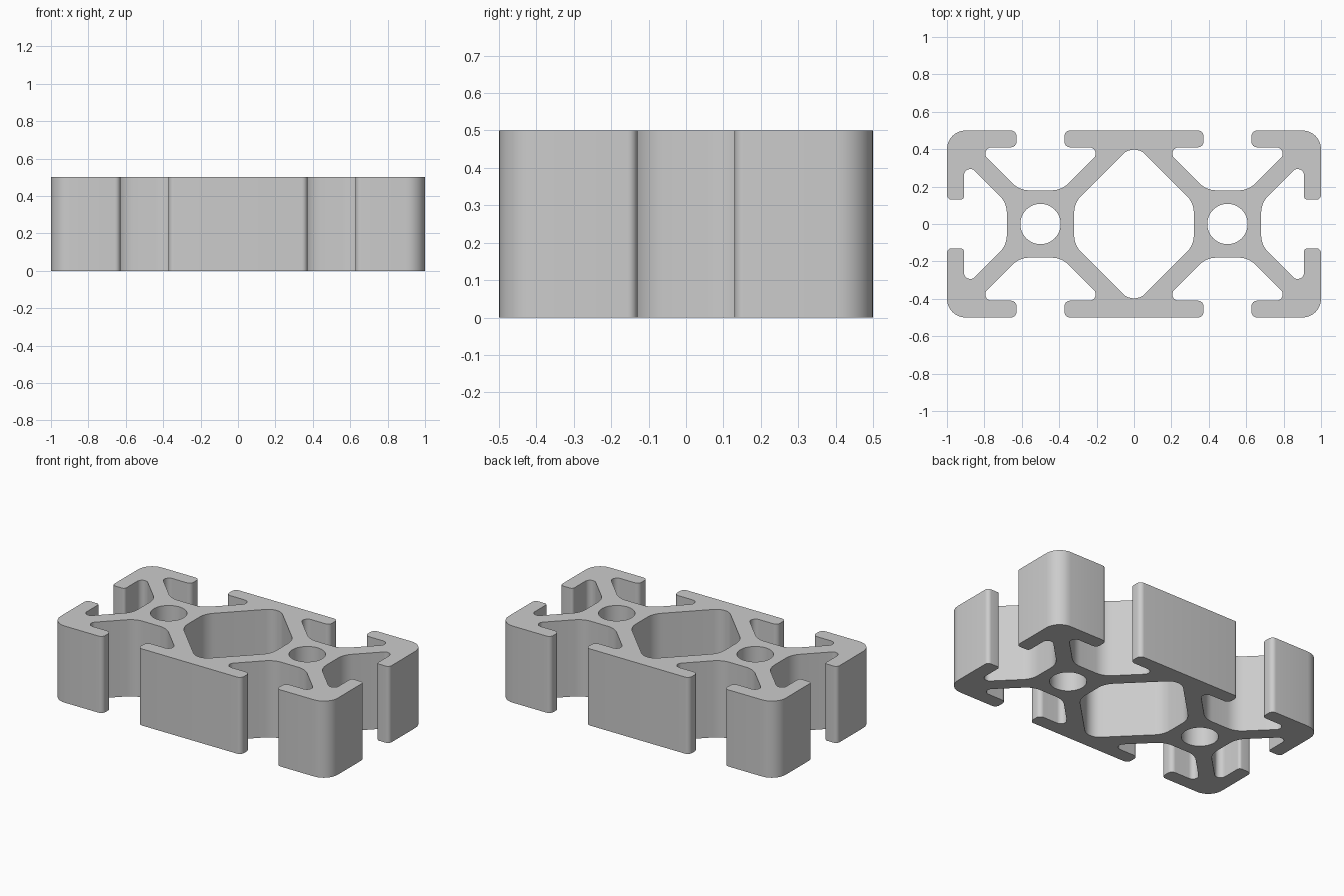
import bpy, bmesh, math
from mathutils import Vector

cube = bpy.data.objects.get("Cube")
if cube:
    bpy.data.objects.remove(cube, do_unlink=True)

HEIGHT = 0.5


def rounded(corners, steps=8):
    """Closed outline with an arc of the given radius at each (x, y, radius) corner."""
    points = []
    for i, (x, y, r) in enumerate(corners):
        p = Vector((x, y))
        a = (Vector(corners[i - 1][:2]) - p).normalized()
        b = (Vector(corners[(i + 1) % len(corners)][:2]) - p).normalized()
        half = a.angle(b) / 2
        to_corner = -(a + b).normalized()
        side = Vector((-to_corner.y, to_corner.x))
        if side.dot(a) < 0:
            side.negate()
        centre = p - to_corner * (r / math.sin(half))
        sweep = math.pi / 2 - half
        for k in range(steps + 1):
            t = sweep * (1 - 2 * k / steps)
            points.append(centre + r * (to_corner * math.cos(t) + side * math.sin(t)))
    return points


def mirrored(quarter):
    """Repeat a quarter outline in all four quadrants."""
    full = []
    for sx, sy, order in ((1, 1, 1), (-1, 1, -1), (-1, -1, 1), (1, -1, -1)):
        full += [(x * sx, y * sy, r) for x, y, r in quarter[::order]]
    return full


def circle(cx, radius, steps=48):
    return [Vector((cx + radius * math.cos(math.tau * k / steps),
                    radius * math.sin(math.tau * k / steps))) for k in range(steps)]


# Quarter of the outer outline: side slot, corner, half of the long-side slot
floor, web, pocket, lip = 0.13, 0.113, 0.034, 0.03
quarter = [
    (0.68, web, floor), (0.909, 0.342, pocket), (0.909, 0.13, 0.018), (1, 0.13, 0.025),
    (1, 0.5, 0.1), (0.628, 0.5, lip), (0.628, 0.41, lip), (0.843, 0.41, pocket),
    (0.5 + web, 0.18, floor), (0.5 - web, 0.18, floor), (0.157, 0.41, pocket),
    (0.372, 0.41, lip), (0.372, 0.5, lip),
]
# Six-sided central cavity
cavity = [(0.32, web, floor), (0, 0.433, 0.085), (-0.32, web, floor),
          (-0.32, -web, floor), (0, -0.433, 0.085), (0.32, -web, floor)]

loops = [rounded(mirrored(quarter)), rounded(cavity),
         circle(-0.5, 0.108), circle(0.5, 0.108)]

# Fill the section and extrude it
bm = bmesh.new()
for loop in loops:
    verts = [bm.verts.new((p.x, p.y, 0)) for p in loop]
    for i, v in enumerate(verts):
        bm.edges.new((verts[i - 1], v))
bmesh.ops.triangle_fill(bm, edges=bm.edges[:], use_beauty=True)
extruded = bmesh.ops.extrude_face_region(bm, geom=bm.faces[:], use_keep_orig=True)
top = [g for g in extruded["geom"] if isinstance(g, bmesh.types.BMVert)]
bmesh.ops.translate(bm, verts=top, vec=(0, 0, HEIGHT))
bmesh.ops.recalc_face_normals(bm, faces=bm.faces[:])

mesh = bpy.data.meshes.new("slotted_rail")
bm.to_mesh(mesh)
bm.free()
rail = bpy.data.objects.new("slotted_rail", mesh)
bpy.context.collection.objects.link(rail)

# Plain grey metal
grey = bpy.data.materials.new("grey_metal")
grey.use_nodes = True
colour = (0.604, 0.604, 0.604, 1)
grey.diffuse_color = colour
grey.node_tree.nodes["Principled BSDF"].inputs["Base Color"].default_value = colour
mesh.materials.append(grey)

bpy.ops.object.select_all(action='DESELECT')
rail.select_set(True)
bpy.context.view_layer.objects.active = rail
bpy.ops.object.shade_smooth_by_angle(angle=math.radians(30))
